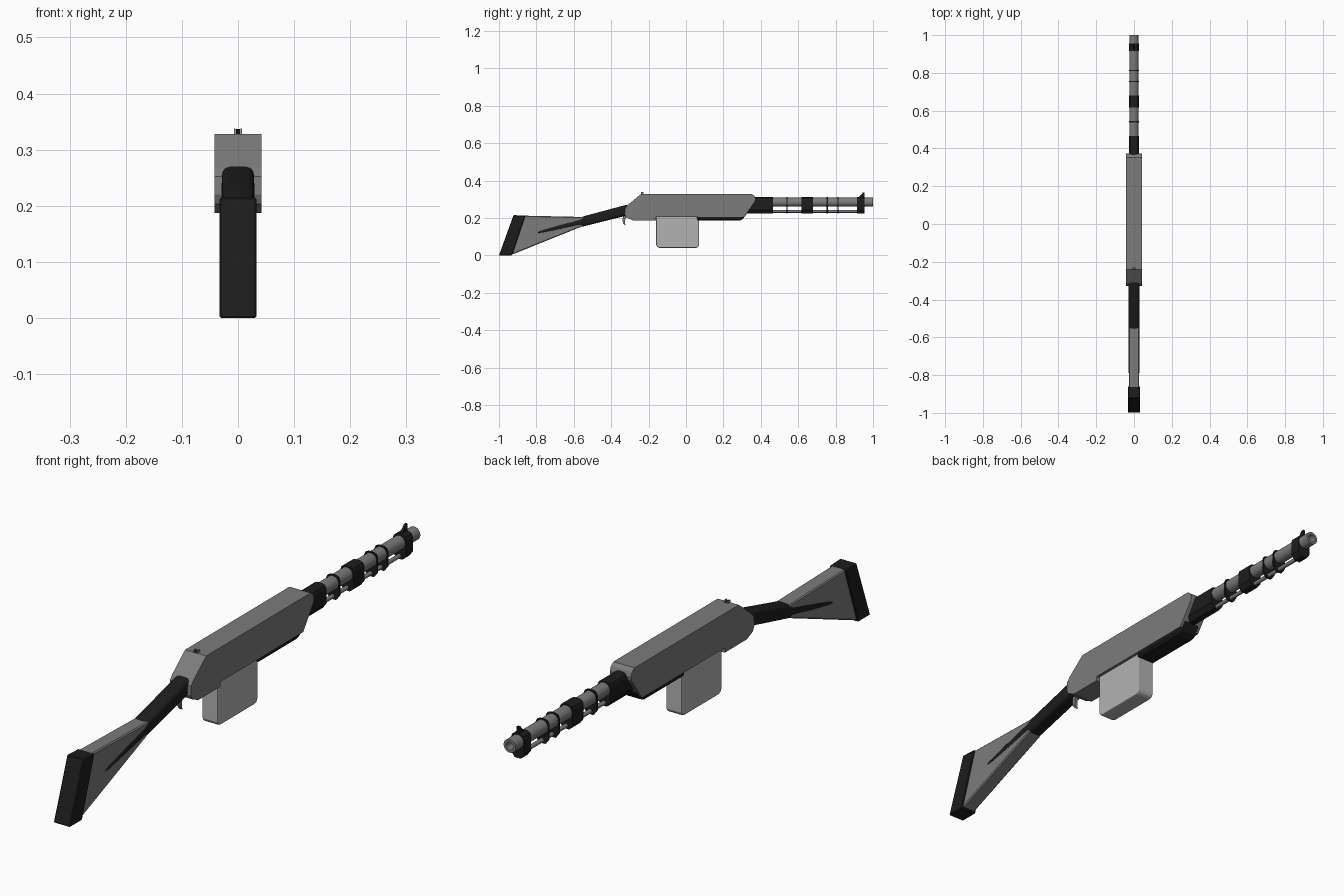
import bpy, bmesh, math
from mathutils import Vector

if "Cube" in bpy.data.objects:
    bpy.data.objects.remove(bpy.data.objects["Cube"])


def material(name, v):
    m = bpy.data.materials.new(name)
    m.diffuse_color = (v, v, v, 1)
    m.use_nodes = True
    m.node_tree.nodes["Principled BSDF"].inputs["Base Color"].default_value = m.diffuse_color
    return m


BLACK = material("black", 0.012)
STEEL = material("steel_grey", 0.2)
LIGHT = material("light_grey", 0.45)


def loft(name, rings, mat, smooth=None, closed=False, bevel=0, segments=1):
    """Skin a list of equal-length point rings; cap the ends or join them."""
    bm = bmesh.new()
    rows = [[bm.verts.new(p) for p in ring] for ring in rings]
    pairs = list(zip(rows, rows[1:]))
    if closed:
        pairs.append((rows[-1], rows[0]))
    n = len(rows[0])
    for a, b in pairs:
        for i in range(n):
            j = (i + 1) % n
            bm.faces.new((a[i], a[j], b[j], b[i]))
    if not closed:
        bm.faces.new(rows[0])
        bm.faces.new(rows[-1])
    bmesh.ops.recalc_face_normals(bm, faces=bm.faces)
    mesh = bpy.data.meshes.new(name)
    bm.to_mesh(mesh)
    bm.free()
    ob = bpy.data.objects.new(name, mesh)
    bpy.context.collection.objects.link(ob)
    mesh.materials.append(mat)
    if bevel:
        mod = ob.modifiers.new("bevel", 'BEVEL')
        mod.width, mod.segments = bevel, segments
        mod.limit_method, mod.angle_limit = 'ANGLE', math.radians(40)
    if smooth:
        bpy.ops.object.select_all(action='DESELECT')
        ob.select_set(True)
        bpy.context.view_layer.objects.active = ob
        bpy.ops.object.shade_smooth_by_angle(angle=math.radians(smooth))
    return ob


def side_plate(name, profile, half, mat, x=0, **kw):
    """Extrude a (y, z) side profile across x."""
    return loft(name, [[(x + s * half, y, z) for y, z in profile] for s in (-1, 1)], mat, **kw)


def turned(name, z, stations, mat, sides=24, closed=False):
    """Round part along y from (y, radius) stations."""
    angles = [2 * math.pi * i / sides for i in range(sides)]
    rings = [[(r * math.cos(a), y, z + r * math.sin(a)) for a in angles] for y, r in stations]
    return loft(name, rings, mat, smooth=35, closed=closed)


# Receiver with slanted nose and a raised underside ahead of the magazine
side_plate("receiver", [
    (-0.24, 0.328), (-0.313, 0.268), (-0.326, 0.252), (-0.328, 0.22), (-0.32, 0.203),
    (-0.285, 0.187), (-0.16, 0.187), (-0.16, 0.204), (0.31, 0.204), (0.369, 0.288),
    (0.372, 0.303), (0.366, 0.318), (0.352, 0.328)], 0.042, STEEL)

# Black fore-end under the receiver
side_plate("fore_end", [
    (0.06, 0.23), (0.06, 0.185), (0.285, 0.185), (0.305, 0.195), (0.33, 0.23)],
    0.039, BLACK, bevel=0.008)

# Box magazine with rounded lower corners
side_plate("magazine", [
    (-0.16, 0.25), (-0.16, 0.056), (-0.155, 0.045), (-0.144, 0.04), (0.054, 0.04),
    (0.065, 0.045), (0.07, 0.056), (0.07, 0.25)], 0.031, LIGHT, bevel=0.005, segments=2)

# Grey butt stock and black butt pad
side_plate("stock", [(-0.945, 0.005), (-0.925, 0.006), (-0.555, 0.155), (-0.545, 0.175),
                     (-0.545, 0.205), (-0.86, 0.212), (-0.9, 0.212)],
           0.0275, STEEL, bevel=0.004)
side_plate("butt_pad", [(-1.0, 0.0), (-0.93, 0.0), (-0.859, 0.212), (-0.922, 0.215)],
           0.033, BLACK, bevel=0.003)


# Rounded wrist that runs out into a tapered inlay along the stock sides
def soft_box(y, z, hx, hz, n=24):
    ring = []
    for i in range(n):
        c, s = math.cos(2 * math.pi * i / n), math.sin(2 * math.pi * i / n)
        ring.append((hx * math.copysign(abs(c) ** 0.5, c), y,
                     z + hz * math.copysign(abs(s) ** 0.5, s)))
    return ring


loft("wrist", [soft_box(*s) for s in (
    (-0.30, 0.244, 0.029, 0.028), (-0.33, 0.238, 0.029, 0.029), (-0.55, 0.181, 0.029, 0.027),
    (-0.57, 0.176, 0.029, 0.02), (-0.775, 0.126, 0.030, 0.007), (-0.79, 0.122, 0.029, 0.003))],
    BLACK, smooth=40)

# Trigger
side_plate("trigger", [(-0.335, 0.215), (-0.34, 0.19), (-0.336, 0.172), (-0.324, 0.158),
                       (-0.326, 0.175), (-0.325, 0.19), (-0.315, 0.215)], 0.006, STEEL)

# Rear sight: two outer prongs and a central notch leaf
for x in (-0.006, 0.006):
    side_plate("rear_sight_prong", [(-0.242, 0.322), (-0.226, 0.322), (-0.228, 0.338),
                                    (-0.24, 0.338)], 0.0015, STEEL, x=x)
side_plate("rear_sight_leaf", [(-0.24, 0.322), (-0.23, 0.322), (-0.23, 0.334),
                               (-0.24, 0.334)], 0.002, BLACK)

# Barrel with open muzzle, and the rod beneath it
BARREL_Z = 0.284
turned("barrel", BARREL_Z, [(0.35, 0.024), (1.0, 0.024), (1.0, 0.014), (0.9, 0.014), (0.9, 0.001),
                            (0.35, 0.001)], STEEL, closed=True)
turned("under_rod", 0.235, [(0.4, 0.0075), (0.93, 0.0075)], STEEL, sides=12)

# Clamps around barrel and rod
half = [(0.011, 0.311), (0.021, 0.306), (0.026, 0.295), (0.026, 0.243), (0.012, 0.224)]
section = half + [(-x, z) for x, z in reversed(half)]
for name, y0, y1 in (("barrel_block", 0.3, 0.465), ("thin_band", 0.537, 0.544),
                     ("middle_block", 0.617, 0.68), ("thin_band", 0.752, 0.758),
                     ("thin_band", 0.81, 0.816), ("front_block", 0.915, 0.955)):
    loft(name, [[(x, y, z) for x, z in section] for y in (y0, y1)], BLACK)

# Front sight ramp
side_plate("front_sight", [(0.915, 0.305), (0.955, 0.305), (0.955, 0.337), (0.945, 0.335),
                           (0.93, 0.317)], 0.004, BLACK)
